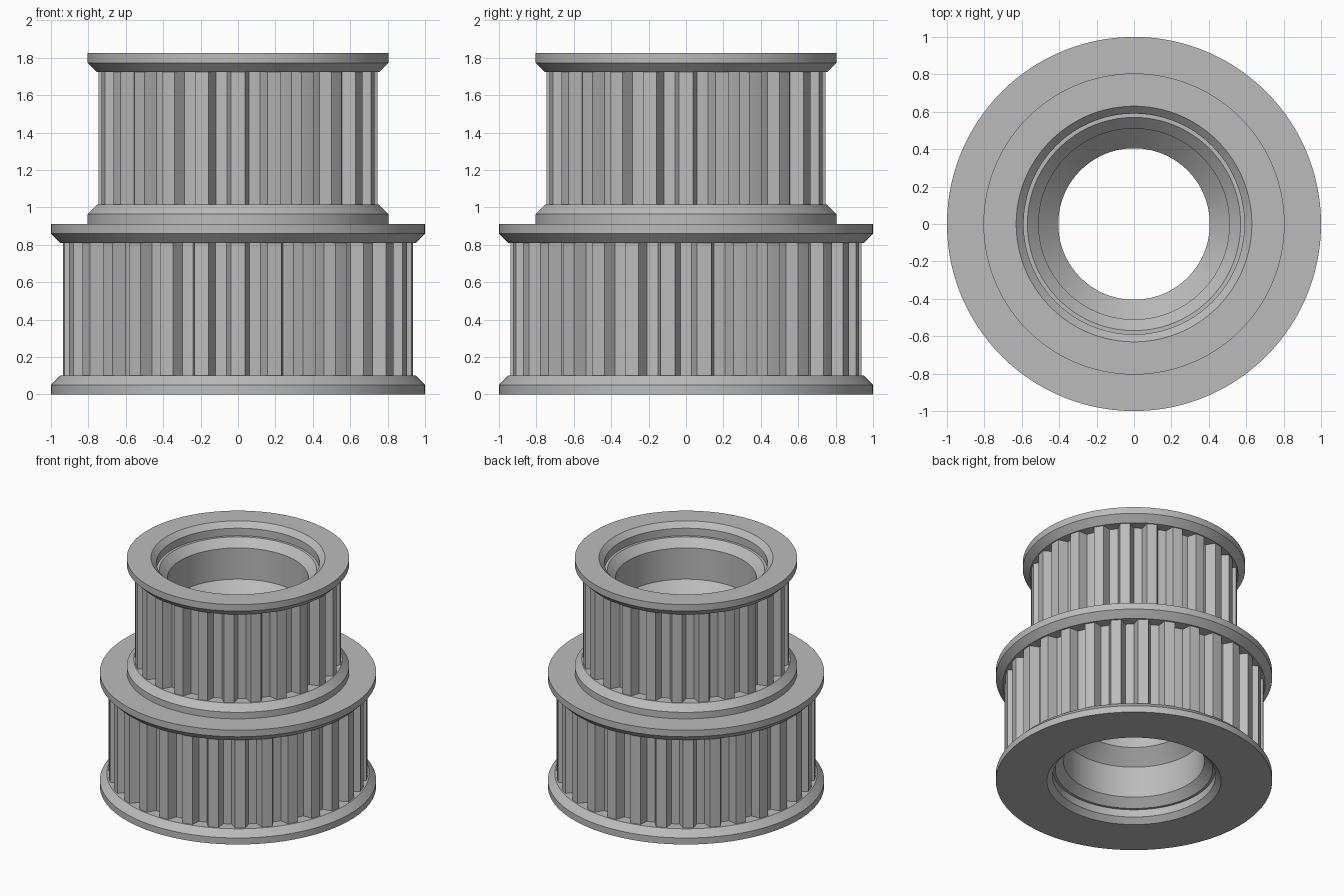
import bpy, bmesh, math

cube = bpy.data.objects.get("Cube")
if cube:
    bpy.data.objects.remove(cube, do_unlink=True)

# One plain metal colour
metal = bpy.data.materials.new("grey_metal")
metal.use_nodes = True
GREY = (0.5, 0.5, 0.5, 1.0)
metal.diffuse_color = GREY
metal.node_tree.nodes["Principled BSDF"].inputs["Base Color"].default_value = GREY

SEGMENTS = 160
GROOVE_DEPTH = 0.07
GROOVE_TOP = 0.06     # half width of a groove at the tooth tips
GROOVE_ROOT = 0.03    # half width of a groove at its floor
LOWER_R, LOWER_TEETH = 0.938, 30
UPPER_R, UPPER_TEETH = 0.747, 24
HEIGHT = 1.825


def finish(name, bm):
    bmesh.ops.recalc_face_normals(bm, faces=bm.faces[:])
    mesh = bpy.data.meshes.new(name)
    bm.to_mesh(mesh)
    bm.free()
    mesh.materials.append(metal)
    obj = bpy.data.objects.new(name, mesh)
    bpy.context.collection.objects.link(obj)
    bpy.ops.object.select_all(action='DESELECT')
    obj.select_set(True)
    bpy.context.view_layer.objects.active = obj
    bpy.ops.object.shade_smooth_by_angle(angle=math.radians(15))
    return obj


def lathe(name, profile):
    """Revolve a closed (radius, z) outline about the z axis."""
    bm = bmesh.new()
    rings = []
    for i in range(SEGMENTS):
        a = 2 * math.pi * i / SEGMENTS
        rings.append([bm.verts.new((r * math.cos(a), r * math.sin(a), z))
                      for r, z in profile])
    n = len(profile)
    for i in range(SEGMENTS):
        p, q = rings[i], rings[(i + 1) % SEGMENTS]
        for j in range(n):
            k = (j + 1) % n
            bm.faces.new((p[j], q[j], q[k], p[k]))
    return finish(name, bm)


def teeth(name, count, radius, z0, z1):
    """Ring of tapered belt teeth, one of them centred on the front."""
    pitch = 2 * math.pi / count
    root = radius - GROOVE_DEPTH
    tip_half = pitch / 2 - GROOVE_TOP / radius
    root_half = pitch / 2 - GROOVE_ROOT / root
    sunk = root - 0.02
    outline = [(sunk, -root_half), (root, -root_half)]
    outline += [(radius, tip_half * t) for t in (-1, -0.5, 0, 0.5, 1)]
    outline += [(root, root_half), (sunk, root_half)]
    bm = bmesh.new()
    for i in range(count):
        centre = -math.pi / 2 + i * pitch
        low, high = [[bm.verts.new((r * math.cos(centre + a), r * math.sin(centre + a), z))
                      for r, a in outline] for z in (z0, z1)]
        bm.faces.new(low[::-1])
        bm.faces.new(high)
        for j in range(len(low)):
            k = (j + 1) % len(low)
            bm.faces.new((low[j], low[k], high[k], high[j]))
    return finish(name, bm)


def pulley_outline(r, z, flange):
    """Bottom flange, groove floor and top flange of one pulley, starting at height z."""
    root, cone, top = r - GROOVE_DEPTH, flange - 0.05, z + HEIGHT / 2
    return [(flange, z), (flange, z + 0.052), (cone, z + 0.102), (root, z + 0.102),
            (root, top - 0.102), (cone, top - 0.102), (flange, top - 0.052), (flange, top)]


# Stepped bore: chamfer, bearing seat, cone, counterbore, cone, through hole
half_bore = [(0.63, 0), (0.59, 0.04), (0.59, 0.10), (0.57, 0.10),
             (0.51, 0.16), (0.51, 0.41), (0.405, 0.515)]
bore = [(r, HEIGHT - z) for r, z in half_bore] + half_bore[::-1]

# Double pulley body with flanges and bore
mid = HEIGHT / 2
outer = pulley_outline(LOWER_R, 0, 1.0) + pulley_outline(UPPER_R, mid, 0.805)
lathe("pulley_body", outer + bore)

# Belt teeth, ends set slightly into the flanges
for name, count, radius, z in (("lower_teeth", LOWER_TEETH, LOWER_R, 0),
                               ("upper_teeth", UPPER_TEETH, UPPER_R, mid)):
    teeth(name, count, radius, z + 0.095, z + mid - 0.095)
